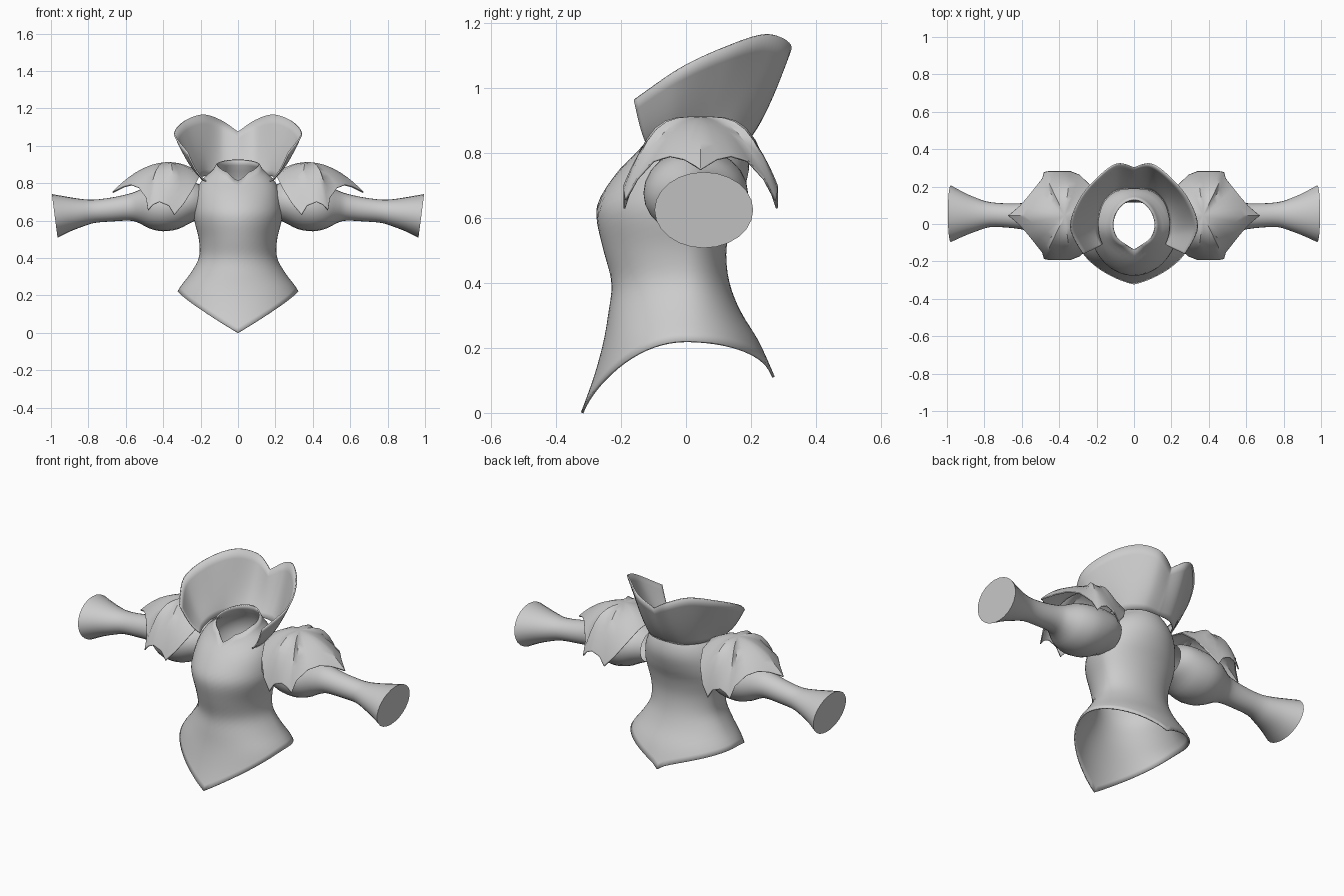
import bpy, bmesh, math
from mathutils import Vector

cube = bpy.data.objects.get("Cube")
if cube:
    bpy.data.objects.remove(cube, do_unlink=True)

cloth = bpy.data.materials.new("light grey cloth")
cloth.use_nodes = True
GREY = (0.6, 0.6, 0.6, 1)
cloth.diffuse_color = GREY
cloth.node_tree.nodes["Principled BSDF"].inputs["Base Color"].default_value = GREY


def spline(pts, steps):
    """Catmull-Rom curve through points of any dimension."""
    out = []
    for i in range(len(pts) - 1):
        a, b, c, d = (pts[min(max(j, 0), len(pts) - 1)] for j in range(i - 1, i + 3))
        for k in range(steps):
            t = k / steps
            out.append(tuple(
                0.5 * (2 * q + (r - p) * t + (2 * p - 5 * q + 4 * r - s) * t * t
                       + (3 * q - p - 3 * r + s) * t ** 3)
                for p, q, r, s in zip(a, b, c, d)))
    return out + [tuple(pts[-1])]


def lookup(table, z):
    """Linear interpolation in a table sorted by its first column."""
    if z <= table[0][0]:
        return table[0][1:]
    for a, b in zip(table, table[1:]):
        if z <= b[0]:
            t = (z - a[0]) / (b[0] - a[0])
            return [p + (q - p) * t for p, q in zip(a[1:], b[1:])]
    return table[-1][1:]


def loft(name, rows, closed=True, cap=False, mirror=False, thick=0.0, angle=40):
    bm = bmesh.new()
    grid = [[bm.verts.new(p) for p in row] for row in rows]
    n = len(rows[0])
    for lower, upper in zip(grid, grid[1:]):
        for i in range(n if closed else n - 1):
            j = (i + 1) % n
            bm.faces.new((lower[i], lower[j], upper[j], upper[i]))
    if cap:
        bm.faces.new(grid[-1])
    bmesh.ops.remove_doubles(bm, verts=bm.verts[:], dist=0.0005)
    bmesh.ops.recalc_face_normals(bm, faces=bm.faces[:])
    mesh = bpy.data.meshes.new(name)
    bm.to_mesh(mesh)
    bm.free()
    obj = bpy.data.objects.new(name, mesh)
    bpy.context.collection.objects.link(obj)
    mesh.materials.append(cloth)
    bpy.ops.object.select_all(action='DESELECT')
    obj.select_set(True)
    bpy.context.view_layer.objects.active = obj
    bpy.ops.object.shade_smooth_by_angle(angle=math.radians(angle))
    if mirror:
        mod = obj.modifiers.new("mirror", 'MIRROR')
        mod.merge_threshold = 0.001
    if thick:
        mod = obj.modifiers.new("thickness", 'SOLIDIFY')
        mod.thickness = thick
        mod.offset = 0
    return obj


# Bodice: height, half width, front depth, back depth
body = spline([(0.0, 0.37, 0.32, 0.32), (0.11, 0.355, 0.28, 0.27),
               (0.22, 0.32, 0.25, 0.22), (0.31, 0.255, 0.235, 0.165),
               (0.40, 0.205, 0.225, 0.13), (0.50, 0.205, 0.25, 0.12),
               (0.60, 0.23, 0.272, 0.14), (0.66, 0.235, 0.262, 0.165),
               (0.75, 0.22, 0.20, 0.19), (0.82, 0.185, 0.13, 0.18),
               (0.87, 0.13, 0.11, 0.155), (0.92, 0.105, 0.10, 0.13)], 4)
AROUND, UP = 64, 28
rows = []
for k in range(UP + 1):
    row = []
    for i in range(AROUND):
        a = 2 * math.pi * i / AROUND
        c, s = math.cos(a), math.sin(a)
        hem = 0.22 * abs(c) if s < 0 else 0.11 + 0.11 * abs(c) ** 0.7
        notch = max(0, 1 - abs(c) / 0.35) if s < 0 else 0
        neck = 0.90 - 0.05 * s * s - 0.04 * notch if s < 0 else 0.90 + 0.025 * s
        z = hem + (neck - hem) * k / UP
        width, front, back = lookup(body, z)
        row.append((width * c, s * (front if s < 0 else back), z))
    rows.append(row)
loft("bodice", rows, thick=0.008)

# Collar: half curves from the back centre to the front end
base = spline([(0, 0.19, 0.84), (0.09, 0.18, 0.84), (0.16, 0.12, 0.84),
               (0.19, 0.03, 0.835), (0.19, -0.05, 0.82), (0.17, -0.11, 0.81)], 8)
rim = spline([(0, 0.30, 1.075), (0.09, 0.32, 1.135), (0.19, 0.25, 1.166),
              (0.29, 0.13, 1.13), (0.338, -0.02, 1.06), (0.27, -0.16, 0.965)], 8)
rows = []
for k in range(9):
    t = k / 8
    rows.append([tuple(Vector(p).lerp(Vector(q), t)
                       + Vector((0, 0, -0.025 * math.sin(math.pi * t))))
                 for p, q in zip(base, rim)])
loft("collar", rows, closed=False, mirror=True, thick=0.008)

# Sleeves: x, centre y, centre z, y radius, z radius
arm = spline([(0.20, 0.03, 0.70, 0.11, 0.09), (0.25, 0.03, 0.70, 0.14, 0.11),
              (0.32, 0.03, 0.685, 0.157, 0.13), (0.40, 0.03, 0.675, 0.16, 0.132),
              (0.47, 0.03, 0.675, 0.14, 0.118), (0.53, 0.035, 0.675, 0.10, 0.088),
              (0.58, 0.04, 0.672, 0.074, 0.072), (0.67, 0.045, 0.66, 0.065, 0.064),
              (0.77, 0.05, 0.65, 0.067, 0.062), (0.84, 0.05, 0.642, 0.088, 0.075),
              (0.91, 0.052, 0.635, 0.117, 0.094), (0.98, 0.055, 0.625, 0.152, 0.117)], 3)
rows = []
for x, y, z, ry, rz in arm:
    lean = 0.13 * max(0, (x - 0.5) / 0.48)
    rows.append([(x + lean * rz * math.sin(a), y + ry * math.cos(a), z + rz * math.sin(a))
                 for a in (2 * math.pi * i / 24 for i in range(24))])
loft("sleeves", rows, cap=True, mirror=True)

# Shoulder caps: scalloped edge from the neck side round the front to the outer tip
MID = 0.045
edge = [(0.20, MID, 0.85), (0.21, -0.05, 0.83), (0.24, -0.12, 0.77),
        (0.29, -0.17, 0.69), (0.34, -0.19, 0.63), (0.37, -0.19, 0.68),
        (0.42, -0.19, 0.70), (0.455, -0.19, 0.685), (0.48, -0.185, 0.655),
        (0.49, -0.15, 0.72), (0.53, -0.10, 0.775), (0.57, -0.05, 0.79),
        (0.61, -0.005, 0.78), (0.67, MID, 0.75)]
edge += [(x, 2 * MID - y, z) for x, y, z in edge[-2:0:-1]]
apex = (0.37, MID, 0.91)
rows = []
for k in range(11):
    t = math.sin(math.pi / 2 * k / 10)
    row = []
    for x, y, z in edge:
        power = 2 + 2 * min(1, max(0, (0.75 - z) / 0.12))
        row.append((apex[0] + (x - apex[0]) * t, apex[1] + (y - apex[1]) * t,
                    z + (apex[2] - z) * (1 - t ** power)))
    rows.append(row)
loft("shoulder_caps", rows, mirror=True, thick=0.006)
